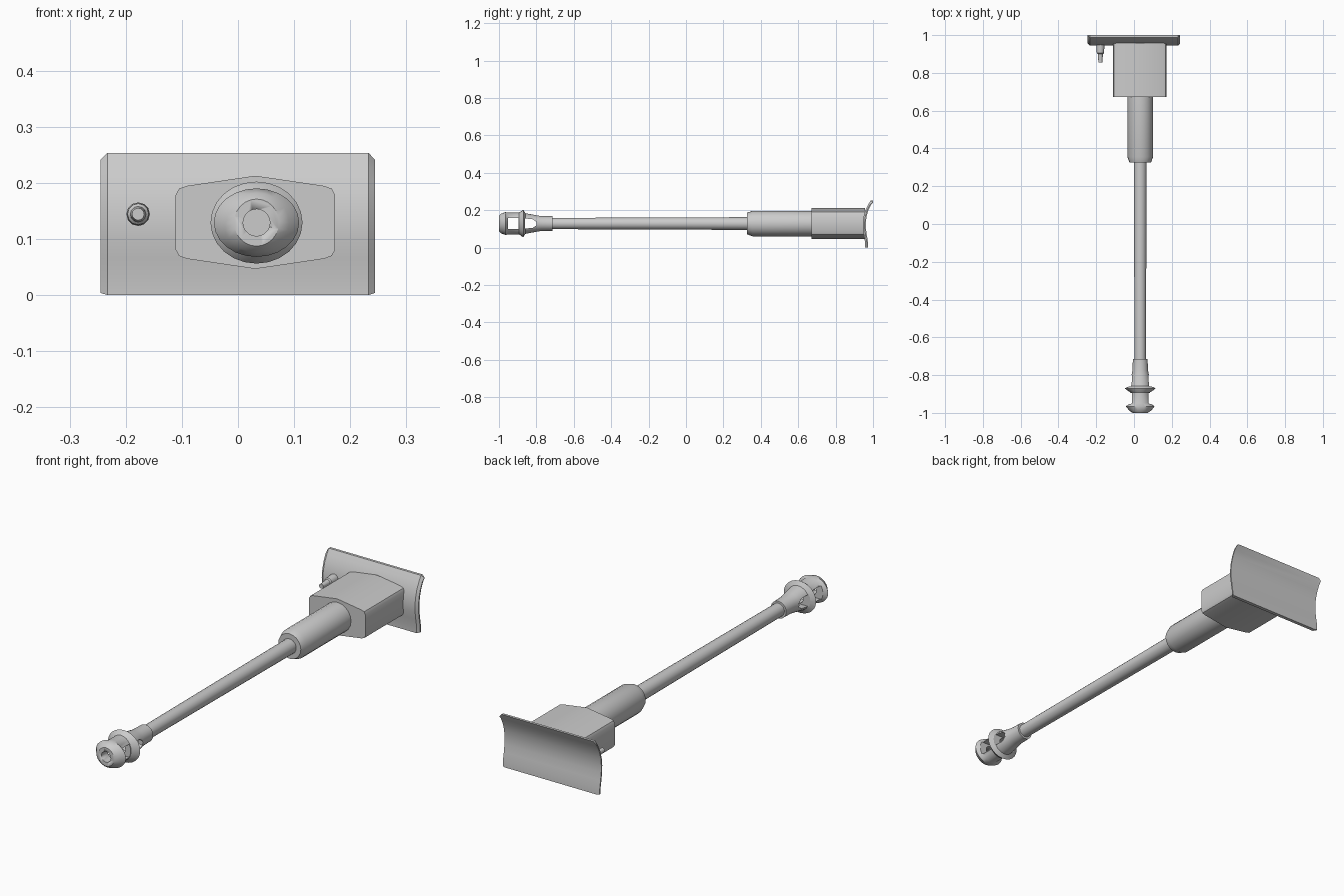
import bpy, bmesh, math

if "Cube" in bpy.data.objects:
    bpy.data.objects.remove(bpy.data.objects["Cube"])

AX, AZ = 0.033, 0.129   # gun axis
mat = bpy.data.materials.new("light grey metal")
mat.diffuse_color = (0.6, 0.6, 0.6, 1)
mat.use_nodes = True
mat.node_tree.nodes["Principled BSDF"].inputs["Base Color"].default_value = mat.diffuse_color


def loft(name, loops, smooth=35):
    """Skin a list of equal-length point loops and cap both ends."""
    bm = bmesh.new()
    rows = [[bm.verts.new(p) for p in loop] for loop in loops]
    n = len(rows[0])
    for a, b in zip(rows, rows[1:]):
        for i in range(n):
            j = (i + 1) % n
            bm.faces.new((a[i], a[j], b[j], b[i]))
    bm.faces.new(rows[0])
    bm.faces.new(rows[-1])
    bmesh.ops.recalc_face_normals(bm, faces=bm.faces)
    me = bpy.data.meshes.new(name)
    bm.to_mesh(me)
    bm.free()
    me.materials.append(mat)
    ob = bpy.data.objects.new(name, me)
    bpy.context.collection.objects.link(ob)
    if smooth:
        bpy.ops.object.select_all(action='DESELECT')
        ob.select_set(True)
        bpy.context.view_layer.objects.active = ob
        bpy.ops.object.shade_smooth_by_angle(angle=math.radians(smooth))
    return ob


def turned(name, rings, x=AX, z=AZ, n=20):
    """Round part along y from (y, x radius, z radius) rings."""
    return loft(name, [[(x + rx * math.cos(2 * math.pi * i / n), y,
                         z + rz * math.sin(2 * math.pi * i / n))
                        for i in range(n)] for y, rx, rz in rings])


def cut(target, cutter):
    cutter.hide_render = True
    cutter.hide_set(True)
    cutter.display_type = 'WIRE'
    mod = target.modifiers.new("cut", 'BOOLEAN')
    mod.object = cutter
    mod.operation = 'DIFFERENCE'
    mod.solver = 'EXACT'


# Barrel and its thick rear sleeve
turned("barrel", [(-0.73, 0.03, 0.03), (0.34, 0.034, 0.034)])
turned("barrel_sleeve", [(0.325, 0.057, 0.057), (0.355, 0.068, 0.068), (0.69, 0.068, 0.068)])

# Muzzle brake: flared cap, thin flange, tapering neck
brake = turned("muzzle_brake", [
    (-1.0, 0.04, 0.042), (-0.988, 0.058, 0.053), (-0.965, 0.076, 0.061),
    (-0.948, 0.051, 0.058), (-0.892, 0.051, 0.058), (-0.88, 0.07, 0.067),
    (-0.87, 0.082, 0.073), (-0.858, 0.055, 0.055), (-0.80, 0.046, 0.044),
    (-0.775, 0.041, 0.04), (-0.715, 0.039, 0.039)], n=24)
cut(brake, turned("bore_cutter", [(-1.1, 0.024, 0.024), (-0.77, 0.024, 0.024)]))


def side_window(name, outline):
    """Cutter through the brake from side to side, (y, z offset) outline."""
    cut(brake, loft(name, [[(AX + s, y, AZ + dz) for y, dz in outline]
                           for s in (-0.2, 0.2)], 0))


side_window("front_window_cutter", [(-0.953, -0.03), (-0.895, -0.03),
                                    (-0.895, 0.03), (-0.953, 0.03)])
side_window("rear_window_cutter", [(-0.86, -0.027), (-0.82, -0.023), (-0.80, -0.01),
                                   (-0.80, 0.01), (-0.82, 0.023), (-0.86, 0.027)])

# Block behind the sleeve: peaked top and bottom, rounded shoulders
quarter = [(0.0, 0.083), (0.122, 0.065), (0.136, 0.060), (0.142, 0.049)]
half = quarter + [(x, -z) for x, z in reversed(quarter)]
section = half + [(-x, z) for x, z in reversed(half[1:-1])]
loft("gun_block", [[(0.031 + x, y, 0.1295 + z) for x, z in section]
                   for y in (0.672, 0.958)])

# Curved shield plate, swept along x with chamfered ends
front = [(0.958, 0.0), (0.957, 0.03), (0.951, 0.065), (0.946, 0.10), (0.945, 0.13),
         (0.949, 0.165), (0.959, 0.20), (0.973, 0.228), (0.988, 0.253)]
back = [(y + 0.016, z) for y, z in front]
back[-1] = (1.0, 0.253)


def plate_loop(x, inset):
    f = [(x, y + inset * 0.8, min(max(z, inset * 0.3), 0.253 - inset)) for y, z in front]
    b = [(x, y, min(max(z, inset * 0.3), 0.253 - inset)) for y, z in back]
    return f + b[::-1]


loft("shield_plate", [plate_loop(-0.245, 0.012), plate_loop(-0.233, 0),
                      plate_loop(0.233, 0), plate_loop(0.244, 0.012)], 30)

# Small side gun
turned("side_gun", [(0.855, 0.011, 0.011), (0.866, 0.011, 0.011), (0.90, 0.014, 0.014),
                    (0.905, 0.019, 0.019), (0.935, 0.021, 0.021), (0.955, 0.021, 0.021)],
       x=-0.178, z=0.144, n=12)
